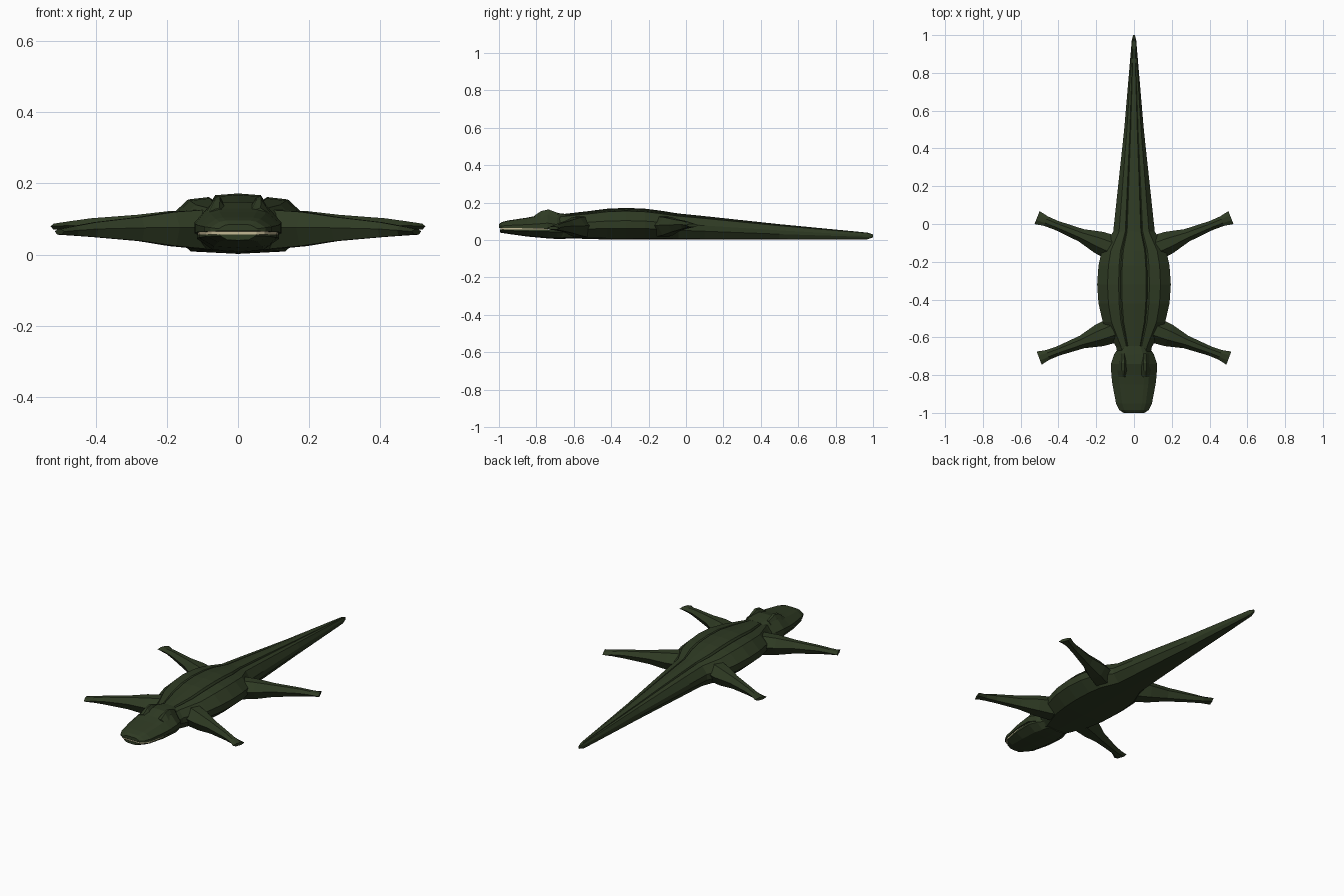
import bpy, bmesh, math
from mathutils import Vector

cube = bpy.data.objects.get("Cube")
if cube:
    bpy.data.objects.remove(cube, do_unlink=True)


def material(name, rgb):
    m = bpy.data.materials.new(name)
    m.use_nodes = True
    m.diffuse_color = (*rgb, 1)
    m.node_tree.nodes["Principled BSDF"].inputs["Base Color"].default_value = (*rgb, 1)
    return m


green = material("swamp green", (0.028, 0.043, 0.017))
cream = material("tooth cream", (0.55, 0.48, 0.3))


def loft(name, rings, mat):
    """Skin closed rings of equal length, with capped ends."""
    bm = bmesh.new()
    rows = [[bm.verts.new(p) for p in ring] for ring in rings]
    n = len(rows[0])
    for a, b in zip(rows, rows[1:]):
        for i in range(n):
            j = (i + 1) % n
            bm.faces.new((a[i], a[j], b[j], b[i]))
    bm.faces.new(rows[0])
    bm.faces.new(rows[-1])
    bmesh.ops.recalc_face_normals(bm, faces=bm.faces)
    mesh = bpy.data.meshes.new(name)
    bm.to_mesh(mesh)
    bm.free()
    mesh.materials.append(mat)
    obj = bpy.data.objects.new(name, mesh)
    bpy.context.collection.objects.link(obj)
    return obj


def section(profile, y, half, top, bottom):
    """Mirror a half profile and scale it to one station along the spine."""
    pts = profile + [(-x, z) for x, z in profile[-2:0:-1]]
    return [(x * half, y, bottom + z * (top - bottom)) for x, z in pts]


def spine_part(name, profile, stations, mat=green):
    return loft(name, [section(profile, *s) for s in stations], mat)


# Torso and tail, with a groove along each side of the back
body_profile = [(0, 1), (.33, .97), (.37, .9), (.42, .94), (.72, .9),
                (1, .6), (1, .36), (.68, .04), (0, 0)]
spine_part("body_and_tail", body_profile, [
    (-.72, .08, .13, .02), (-.65, .095, .14, .01), (-.52, .165, .155, .006),
    (-.42, .188, .168, .003), (-.32, .195, .172, .002), (-.22, .188, .168, .002),
    (-.14, .17, .158, .002), (-.04, .11, .142, .002), (.1, .095, .128, .002),
    (.5, .052, .085, .002), (.97, .012, .04, .004), (1, .005, .03, .014)])

# Head: upper jaw, lower jaw and the tooth strip between them
upper_profile = [(0, 1), (.45, .98), (.66, .88), (1, .35), (1, 0), (0, 0)]
spine_part("upper_jaw", upper_profile, [
    (-1, .055, .085, .066), (-.985, .078, .096, .065), (-.95, .095, .105, .064),
    (-.85, .114, .12, .063), (-.8, .12, .13, .062), (-.74, .122, .148, .06),
    (-.69, .105, .145, .05), (-.645, .075, .14, .04)])

lower_profile = [(0, 1), (1, 1), (1, .75), (.62, .1), (0, 0)]
spine_part("lower_jaw", lower_profile, [
    (-.995, .05, .057, .04), (-.95, .09, .057, .033), (-.85, .11, .057, .019),
    (-.74, .116, .057, .009), (-.69, .1, .055, .006), (-.645, .075, .05, .006)])

strip_profile = [(0, 1), (1, 1), (1, 0), (0, 0)]
spine_part("tooth_strip", strip_profile, [
    (-.993, .052, .067, .056), (-.98, .074, .067, .056), (-.95, .09, .067, .056),
    (-.85, .109, .067, .056), (-.74, .112, .064, .055)], cream)

# Leg outline: distance along, half width, height of centre, half thickness
leg_steps = [(-.1, .075, .07, .06), (.06, .06, .072, .048), (.16, .035, .072, .034),
             (.3, .025, .07, .021), (.36, .027, .067, .014), (.41, .037, .064, .008)]
leg_shape = [(1, .1), (.4, 1), (-.4, 1), (-1, .1), (-.5, -1), (.5, -1)]


def leg(name, side, root, tip, lift):
    root, tip = Vector((side * root[0], root[1], 0)), Vector((side * tip[0], tip[1], 0))
    along = (tip - root).normalized()
    across = Vector((-along.y, along.x, 0))
    scale = (tip - root).length / leg_steps[-1][0]
    rings = []
    for d, w, z, t in leg_steps:
        rise = Vector((0, 0, z + lift * max(d, 0) / leg_steps[-1][0]))
        rings.append([root + along * d * scale + across * w * u + rise
                      + Vector((0, 0, t * v)) for u, v in leg_shape])
    loft(name, rings, green)


for side, label in ((1, "left"), (-1, "right")):
    leg("front_leg_" + label, side, (.13, -.57), (.502, -.71), 0)
    leg("hind_leg_" + label, side, (.13, -.12), (.513, .034), .015)

    # Brow ridge over each eye
    brow = []
    for y, w, z in ((-.81, .018, .134), (-.775, .024, .158), (-.735, .024, .167), (-.685, .016, .148)):
        c = side * .058
        brow.append([(c - w * 1.3, y, .12), (c - w * .3, y, z - .006),
                     (c + w * .3, y, z - .003), (c + w * 1.3, y, .12)])
    loft("brow_" + label, brow, green)
